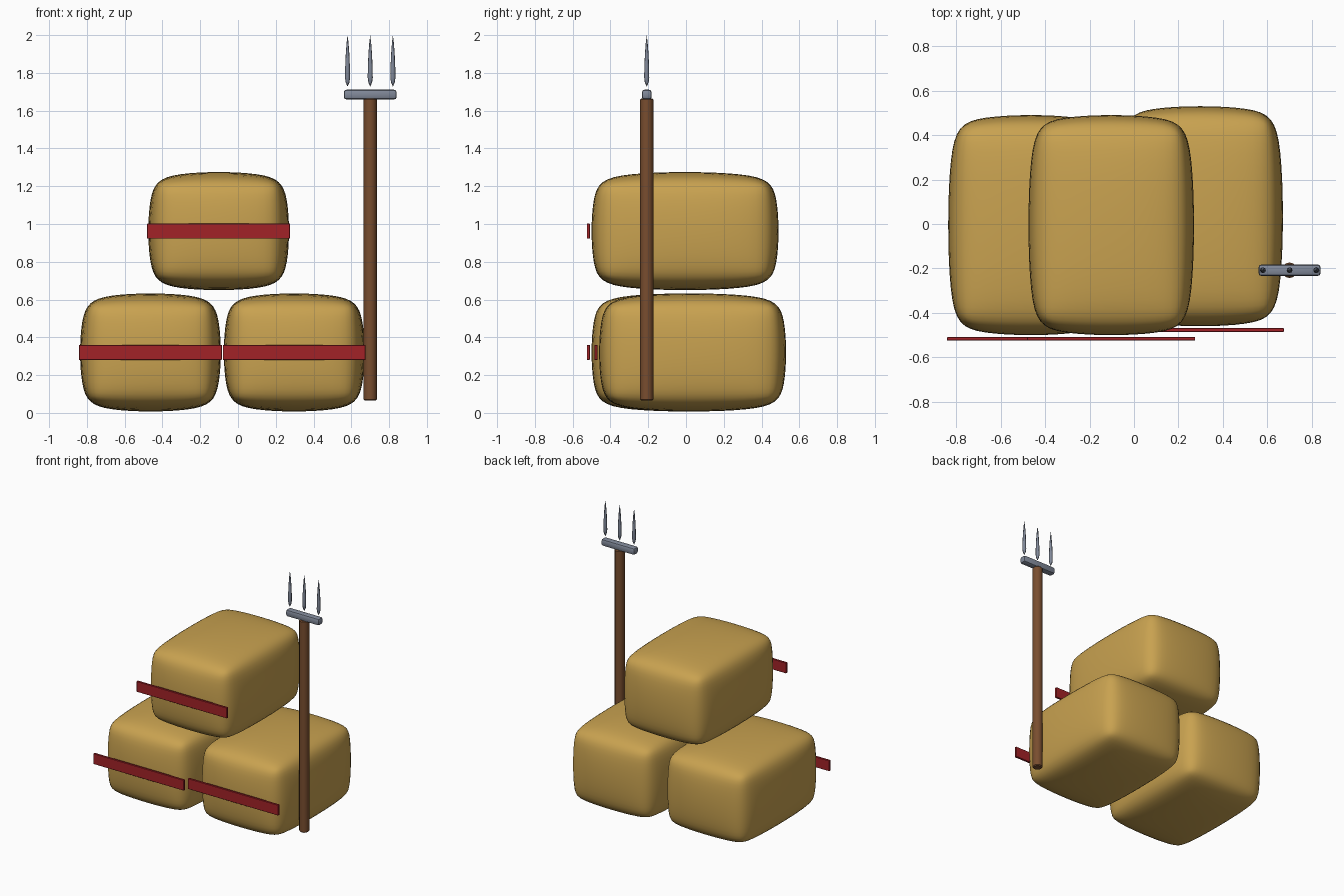
import bpy, bmesh, math
from mathutils import Matrix

if "Cube" in bpy.data.objects:
    bpy.data.objects.remove(bpy.data.objects["Cube"])


def material(name, rgb):
    m = bpy.data.materials.new(name)
    m.diffuse_color = (*rgb, 1.0)
    m.use_nodes = True
    m.node_tree.nodes["Principled BSDF"].inputs["Base Color"].default_value = m.diffuse_color
    return m


HAY = material("straw_yellow", (0.58, 0.36, 0.08))
RED = material("strap_red", (0.36, 0.016, 0.02))
WOOD = material("handle_brown", (0.19, 0.075, 0.028))
METAL = material("steel_grey", (0.22, 0.25, 0.32))


def finish(bm, name, mat, location, angle):
    bmesh.ops.recalc_face_normals(bm, faces=bm.faces)
    mesh = bpy.data.meshes.new(name)
    bm.to_mesh(mesh)
    bm.free()
    mesh.materials.append(mat)
    obj = bpy.data.objects.new(name, mesh)
    obj.location = location
    bpy.context.collection.objects.link(obj)
    bpy.ops.object.select_all(action='DESELECT')
    obj.select_set(True)
    bpy.context.view_layer.objects.active = obj
    if angle >= 180:
        bpy.ops.object.shade_smooth()
    else:
        bpy.ops.object.shade_smooth_by_angle(angle=math.radians(angle))
    return obj


def box(name, mat, location, size, bevel, segments=1, angle=30):
    bm = bmesh.new()
    bmesh.ops.create_cube(bm, size=1, matrix=Matrix.Diagonal((*size, 1)))
    bmesh.ops.bevel(bm, geom=bm.edges[:], offset=bevel, segments=segments,
                    profile=0.5, affect='EDGES')
    return finish(bm, name, mat, location, angle)


def lathe(name, mat, location, profile, sides, angle):
    """Revolve (radius, height) points around z."""
    bm = bmesh.new()
    verts = [bm.verts.new((r, 0, z)) for r, z in profile]
    edges = [bm.edges.new(pair) for pair in zip(verts, verts[1:])]
    bmesh.ops.spin(bm, geom=verts + edges, cent=(0, 0, 0), axis=(0, 0, 1),
                   angle=math.tau, steps=sides)
    bmesh.ops.remove_doubles(bm, verts=bm.verts[:], dist=0.0003)
    return finish(bm, name, mat, location, angle)


# Three soft hay bales, each with a flat strap in front
bales = {
    "left": (-0.4635, -0.005, 0.32),
    "right": (0.2975, 0.035, 0.32),
    "top": (-0.1025, -0.005, 0.9625),
}
for side, (x, y, z) in bales.items():
    bale = box(side + "_bale", HAY, (x, y, z), (0.761, 1.006, 0.641), 0.1, 1, 180)
    soft = bale.modifiers.new("soften", 'SUBSURF')
    soft.levels = soft.render_levels = 3
    box(side + "_strap", RED, (x, y - 0.512, z), (0.756, 0.016, 0.08), 0.002)

# Pitchfork handle
FX, FY = 0.70, -0.208
lathe("fork_handle", WOOD, (FX, FY, 0),
      [(0, 0.065), (0.029, 0.065), (0.035, 0.071),
       (0.035, 1.659), (0.029, 1.665), (0, 1.665)], 12, 40)

# Rounded crossbar and three pointed tines
box("fork_crossbar", METAL, (FX, FY, 1.685), (0.28, 0.052, 0.052), 0.014, 2, 40)
for i, dx in enumerate((-0.12, 0, 0.12)):
    lathe("fork_tine_%d" % (i + 1), METAL, (FX + dx, FY, 0),
          [(0, 1.727), (0.010, 1.75), (0.0135, 1.775), (0.0125, 1.83),
           (0.0095, 1.90), (0.005, 1.96), (0, 2.0)], 8, 60)
